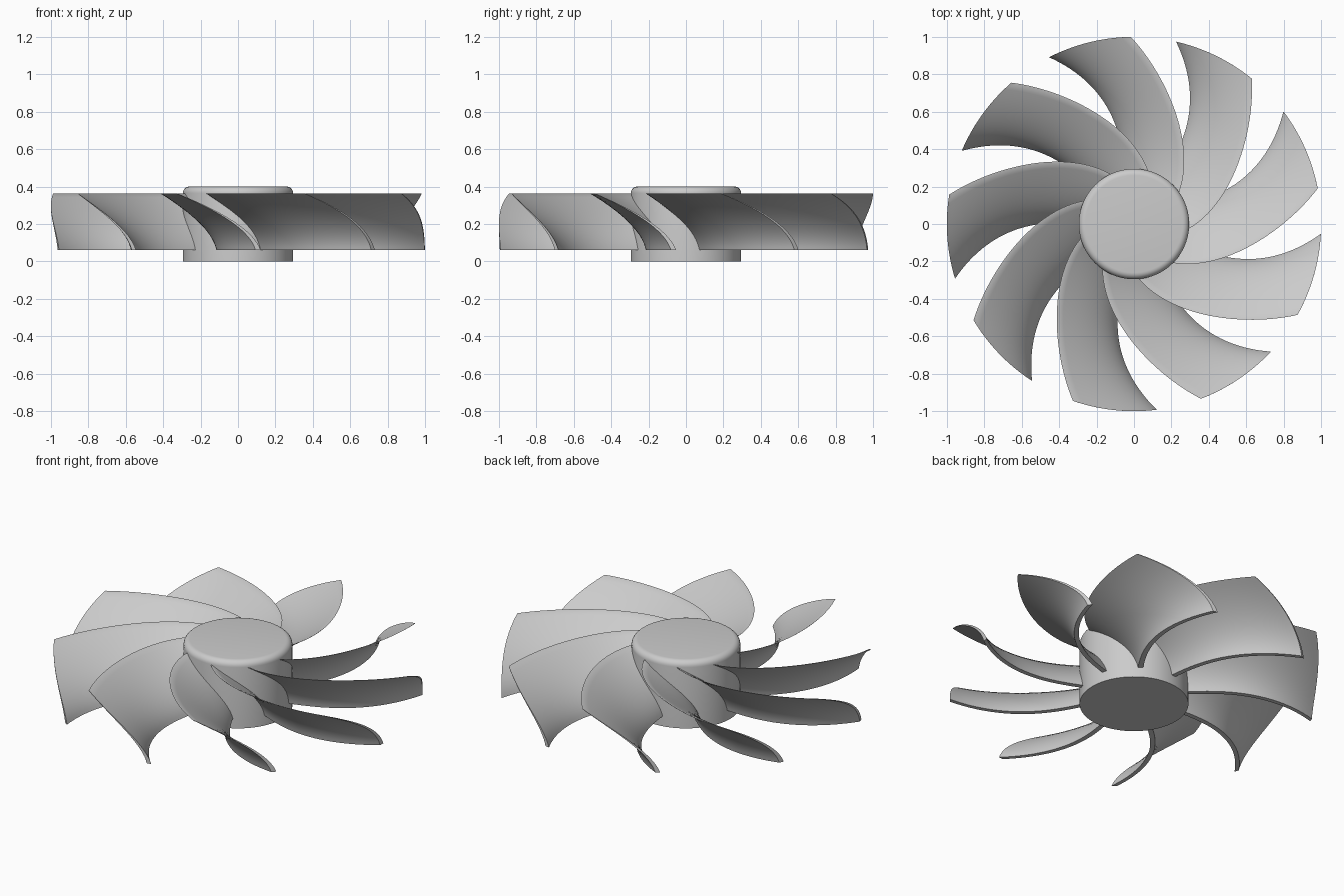
import bpy
import bmesh
from math import radians, sin, cos, pi

BLADES = 9
HUB_RADIUS, HUB_HEIGHT, HUB_ROUND = 0.295, 0.40, 0.035
Z_TOP, Z_BOTTOM = 0.362, 0.06

# Sweep angle in degrees of each blade edge at four radii
RADII = (0.27, 0.5, 0.75, 1.0)
UPPER_EDGE = (-47, -21, -2.3, 11.3)
LOWER_EDGE = (20, 20, 26.5, 37)

cube = bpy.data.objects.get("Cube")
if cube:
    bpy.data.objects.remove(cube, do_unlink=True)

grey = bpy.data.materials.new("plain_grey")
grey.use_nodes = True
grey.diffuse_color = (0.6, 0.6, 0.6, 1)
grey.node_tree.nodes["Principled BSDF"].inputs["Base Color"].default_value = (0.6, 0.6, 0.6, 1)


def smooth_curve(values, r):
    """Cubic through the four edge angles."""
    total = 0
    for i, value in enumerate(values):
        for j, other in enumerate(RADII):
            if j != i:
                value *= (r - other) / (RADII[i] - other)
        total += value
    return radians(total)


def finish(bm, name):
    bmesh.ops.recalc_face_normals(bm, faces=bm.faces)
    mesh = bpy.data.meshes.new(name)
    bm.to_mesh(mesh)
    bm.free()
    mesh.materials.append(grey)
    obj = bpy.data.objects.new(name, mesh)
    bpy.context.collection.objects.link(obj)
    bpy.ops.object.select_all(action="DESELECT")
    obj.select_set(True)
    bpy.context.view_layer.objects.active = obj
    bpy.ops.object.shade_smooth_by_angle(angle=radians(35))
    return obj


# Hub: cylinder with a rounded top rim
bm = bmesh.new()
bmesh.ops.create_cone(bm, cap_ends=True, segments=96, radius1=HUB_RADIUS,
                      radius2=HUB_RADIUS, depth=HUB_HEIGHT)
bmesh.ops.translate(bm, verts=bm.verts, vec=(0, 0, HUB_HEIGHT / 2))
rim = [e for e in bm.edges if all(v.co.z > HUB_HEIGHT - 0.01 for v in e.verts)]
bmesh.ops.bevel(bm, geom=rim, offset=HUB_ROUND, segments=6, profile=0.5, affect="EDGES")
finish(bm, "hub")


def blade_point(r, drop, side):
    """Point on the cambered blade; drop runs 0 at the top edge to 1 at the bottom."""
    start, end = smooth_curve(UPPER_EDGE, r), smooth_curve(LOWER_EDGE, r)
    across = 1.75 * drop - 0.75 * drop ** 2
    thickness = 0.006 + 0.022 * drop
    angle = start + (end - start) * across - side * thickness / r
    z = Z_TOP + (Z_BOTTOM - Z_TOP) * drop
    return r * cos(angle), r * sin(angle), z


# Blade: upper and under surfaces, closed around the border
ROWS, COLS = 28, 16
bm = bmesh.new()
sheets = []
for side in (0, 1):
    sheets.append([[bm.verts.new(blade_point(
        RADII[0] + (RADII[-1] - RADII[0]) * i / ROWS, j / COLS, side))
        for j in range(COLS + 1)] for i in range(ROWS + 1)])
for sheet in sheets:
    for i in range(ROWS):
        for j in range(COLS):
            bm.faces.new((sheet[i][j], sheet[i + 1][j], sheet[i + 1][j + 1], sheet[i][j + 1]))
top, under = sheets
for i in range(ROWS):
    for j in (0, COLS):
        bm.faces.new((top[i][j], top[i + 1][j], under[i + 1][j], under[i][j]))
for j in range(COLS):
    for i in (0, ROWS):
        bm.faces.new((top[i][j], top[i][j + 1], under[i][j + 1], under[i][j]))
blade = finish(bm, "blade_1")

# Repeat the blade around the hub
for n in range(1, BLADES):
    copy = bpy.data.objects.new(f"blade_{n + 1}", blade.data)
    copy.rotation_euler.z = 2 * pi * n / BLADES
    bpy.context.collection.objects.link(copy)
